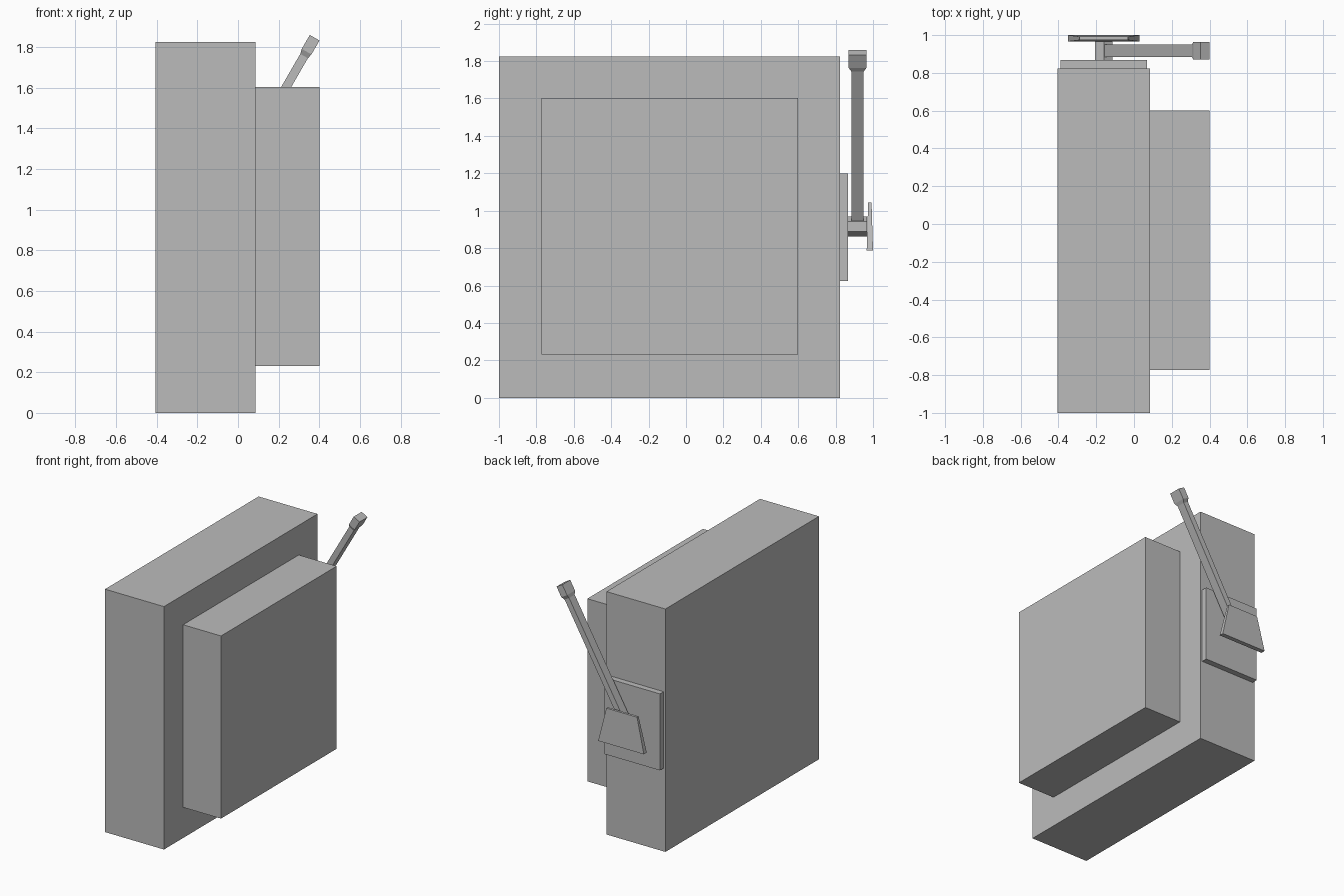
import bpy, bmesh, math
from mathutils import Matrix, Vector

cube = bpy.data.objects.get("Cube")
if cube:
    bpy.data.objects.remove(cube, do_unlink=True)

grey = bpy.data.materials.new("plain grey")
grey.use_nodes = True
grey.diffuse_color = (0.5, 0.5, 0.5, 1)
grey.node_tree.nodes["Principled BSDF"].inputs["Base Color"].default_value = (0.5, 0.5, 0.5, 1)


def add_object(name, bm):
    bmesh.ops.recalc_face_normals(bm, faces=bm.faces)
    mesh = bpy.data.meshes.new(name)
    bm.to_mesh(mesh)
    bm.free()
    mesh.materials.append(grey)
    obj = bpy.data.objects.new(name, mesh)
    bpy.context.collection.objects.link(obj)
    return obj


def box(name, low, high):
    low, high = Vector(low), Vector(high)
    bm = bmesh.new()
    bmesh.ops.create_cube(bm, size=1)
    for v in bm.verts:
        v.co = (low + high) / 2 + v.co * (high - low)
    return add_object(name, bm)


def loft(name, sections):
    """Stack of rectangles along z: (z, width in x, depth in y, y centre)."""
    bm = bmesh.new()
    rings = []
    for z, w, d, y in sections:
        rings.append([bm.verts.new((sx * w / 2, y + sy * d / 2, z))
                      for sx, sy in ((-1, -1), (1, -1), (1, 1), (-1, 1))])
    for a, b in zip(rings, rings[1:]):
        for i in range(4):
            j = (i + 1) % 4
            bm.faces.new((a[i], a[j], b[j], b[i]))
    bm.faces.new(rings[0])
    bm.faces.new(rings[-1])
    return add_object(name, bm)


# Two stacked blocks and the mounting plate on the back
box("main_block", (-0.405, -1, 0), (0.085, 0.823, 1.825))
box("side_block", (0.085, -0.773, 0.23), (0.4, 0.6, 1.602))
box("mounting_plate", (-0.39, 0.823, 0.625), (0.07, 0.867, 1.2))

# Hexagonal pivot, pointing up, along y
pivot = Vector((-0.16, 0.917, 0.915))
bm = bmesh.new()
bmesh.ops.create_cone(bm, cap_ends=True, segments=6, radius1=0.0535,
                      radius2=0.0535, depth=0.1)
bmesh.ops.transform(bm, verts=bm.verts,
                    matrix=Matrix.Translation(pivot) @ Matrix.Rotation(math.pi / 2, 4, "X"))
add_object("pivot_hub", bm)

# Lever leaning outwards with a flared knob
lean = Matrix.Translation(pivot) @ Matrix.Rotation(math.radians(30), 4, "Y")
arm = loft("lever_arm", [(0, 0.043, 0.066, 0), (0.98, 0.043, 0.066, 0)])
knob = loft("lever_knob", [(0.97, 0.043, 0.066, 0), (0.995, 0.055, 0.094, 0),
                           (1.074, 0.055, 0.094, 0)])
for part in (arm, knob):
    part.data.transform(lean)

# Trapezoid paddle, thinner at its top
paddle = loft("paddle", [(0.786, 0.38, 0.034, 0.983), (1.045, 0.255, 0.018, 0.983)])
paddle.data.transform(Matrix.Translation((pivot.x, 0, 0)))
